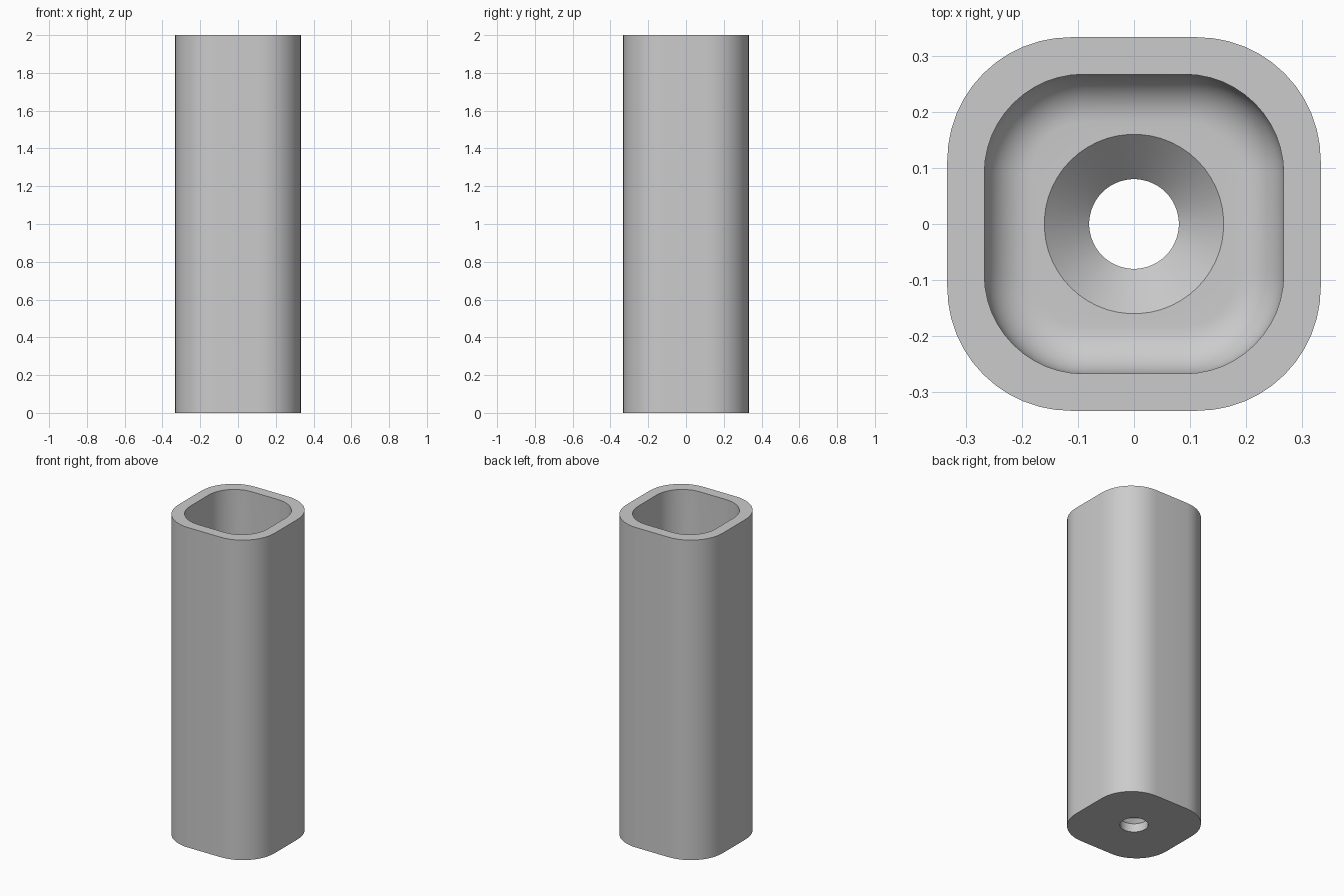
import bpy
import bmesh
from math import pi, sin, cos, radians

cube = bpy.data.objects.get("Cube")
if cube:
    bpy.data.objects.remove(cube, do_unlink=True)

CORNER = 12                      # segments per rounded corner
COUNT = 4 * (CORNER + 1)         # points in every ring

OUTER, OUTER_R = 0.333, 0.22     # half width and corner radius
INNER, INNER_R = 0.267, 0.177
HEIGHT, FLOOR, FILLET = 2.0, 0.133, 0.085
HOLE, SINK = 0.08, 0.16          # hole and countersink radii


def rounded_square(half, radius, z):
    points = []
    for side in range(4):
        mid = pi / 4 + side * pi / 2
        cx = (half - radius) * (1 if cos(mid) > 0 else -1)
        cy = (half - radius) * (1 if sin(mid) > 0 else -1)
        for i in range(CORNER + 1):
            a = (side + i / CORNER) * pi / 2
            points.append((cx + radius * cos(a), cy + radius * sin(a), z))
    return points


def circle(radius, z):
    angles = [(i + 0.5) * 2 * pi / COUNT for i in range(COUNT)]
    return [(radius * cos(a), radius * sin(a), z) for a in angles]


# Rings run up the outside, over the rim, down the inside and out of the hole
rings = [rounded_square(OUTER, OUTER_R, 0),
         rounded_square(OUTER, OUTER_R, HEIGHT),
         rounded_square(INNER, INNER_R, HEIGHT)]
STEPS = 10
for i in range(STEPS + 1):
    a = i / STEPS * pi / 2
    inset = FILLET * (1 - cos(a))
    rings.append(rounded_square(INNER - inset, INNER_R - inset,
                                FLOOR + FILLET * (1 - sin(a))))
rings += [circle(SINK, FLOOR), circle(HOLE, FLOOR - (SINK - HOLE)), circle(HOLE, 0)]

bm = bmesh.new()
loops = [[bm.verts.new(p) for p in ring] for ring in rings]
for low, high in zip(loops, loops[1:] + loops[:1]):
    for i in range(COUNT):
        j = (i + 1) % COUNT
        bm.faces.new((low[i], low[j], high[j], high[i]))
bmesh.ops.recalc_face_normals(bm, faces=bm.faces)
mesh = bpy.data.meshes.new("square_tube")
bm.to_mesh(mesh)
bm.free()

tube = bpy.data.objects.new("square_tube", mesh)
bpy.context.collection.objects.link(tube)

# Plain grey
grey = bpy.data.materials.new("light_grey")
grey.use_nodes = True
colour = (0.6, 0.6, 0.6, 1)
grey.diffuse_color = colour
grey.node_tree.nodes["Principled BSDF"].inputs["Base Color"].default_value = colour
mesh.materials.append(grey)

# Smooth curved walls, crisp rims
bpy.ops.object.select_all(action="DESELECT")
tube.select_set(True)
bpy.context.view_layer.objects.active = tube
bpy.ops.object.shade_smooth_by_angle(angle=radians(30))
